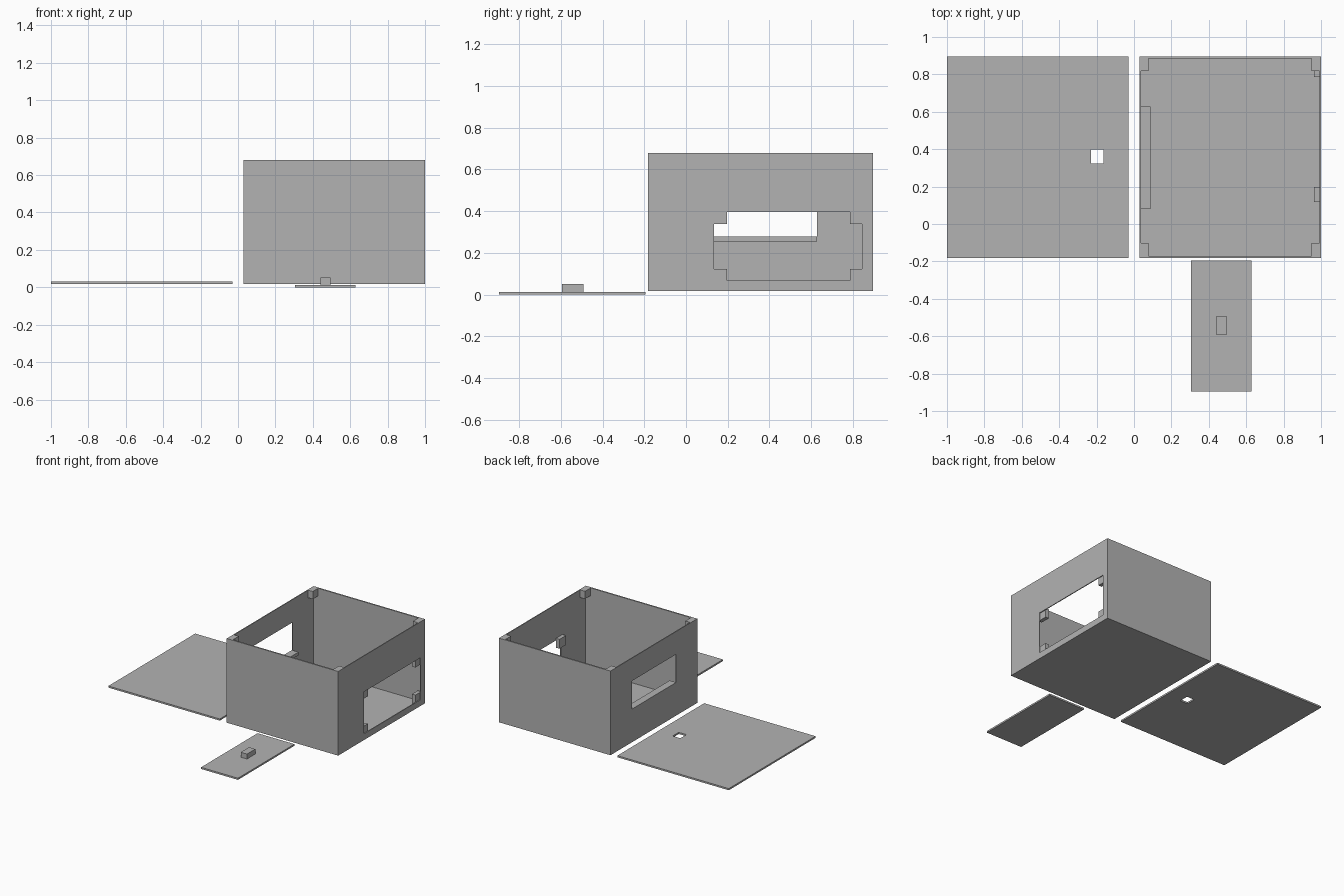
import bpy
import bmesh
from mathutils import Vector

default = bpy.data.objects.get("Cube")
if default:
    bpy.data.objects.remove(default, do_unlink=True)

grey = bpy.data.materials.new("plain grey")
grey.use_nodes = True
colour = (0.45, 0.45, 0.45, 1)
grey.diffuse_color = colour
grey.node_tree.nodes["Principled BSDF"].inputs["Base Color"].default_value = colour


def block(name, xs, ys, zs):
    """Flat-shaded box spanning the given ranges."""
    bm = bmesh.new()
    bmesh.ops.create_cube(bm, size=1)
    low, high = (Vector(p) for p in zip(xs, ys, zs))
    for v in bm.verts:
        v.co = (low + high) / 2 + v.co * (high - low)
    mesh = bpy.data.meshes.new(name)
    bm.to_mesh(mesh)
    bm.free()
    mesh.materials.append(grey)
    obj = bpy.data.objects.new(name, mesh)
    bpy.context.collection.objects.link(obj)
    return obj


def cut(target, xs, ys, zs):
    """Subtract a box from the target and discard the cutter."""
    cutter = block("cutter", xs, ys, zs)
    cutter.hide_render = True
    mod = target.modifiers.new("cut", "BOOLEAN")
    mod.operation = "DIFFERENCE"
    mod.solver = "EXACT"
    mod.object = cutter
    bpy.context.view_layer.objects.active = target
    bpy.ops.object.modifier_apply(modifier=mod.name)
    bpy.data.objects.remove(cutter, do_unlink=True)


# Overall box limits and inner faces of its walls
left, right, front, back = 0.03, 1.0, -0.183, 0.896
bottom, top = 0.018, 0.68
in_left, in_right = left + 0.007, right - 0.007
in_front, in_back = front + 0.011, back - 0.011

# Open box with a doorway on one side and a window on the other
box = block("box_shell", (left, right), (front, back), (bottom, top))
cut(box, (in_left, in_right), (in_front, in_back), (bottom + 0.012, 1))
cut(box, (0.9, 1.1), (0.135, 0.843), (0.067, 0.397))
cut(box, (0, 0.1), (0.08, 0.627), (0.279, 0.5))

# Corner blocks under the rim
for side, xs in (("right", (in_left, 0.078)), ("left", (0.95, in_right))):
    for end, ys in (("front", (in_front, -0.102)), ("back", (0.818, in_back))):
        block(f"corner_block_{end}_{side}", xs, ys, (0.62, top))

# Door stops behind the doorway corners
for end, ys in (("front", (0.118, 0.197)), ("back", (0.787, 0.86))):
    for level, zs in (("lower", (0.05, 0.122)), ("upper", (0.339, 0.413))):
        block(f"door_stop_{end}_{level}", (0.963, in_right), ys, zs)

# Ledge inside the window
block("window_ledge", (in_left, 0.087), (0.08, 0.627), (0.254, 0.279))

# Loose lid with a finger hole
lid = block("lid", (-right, -left), (front, back), (bottom, 0.031))
cut(lid, (-0.23, -0.163), (0.323, 0.398), (0, 0.1))

# Loose door panel with its handle
block("door_panel", (0.306, 0.627), (-0.896, -0.194), (0, 0.013))
block("door_handle", (0.44, 0.494), (-0.594, -0.491), (0.013, 0.052))
